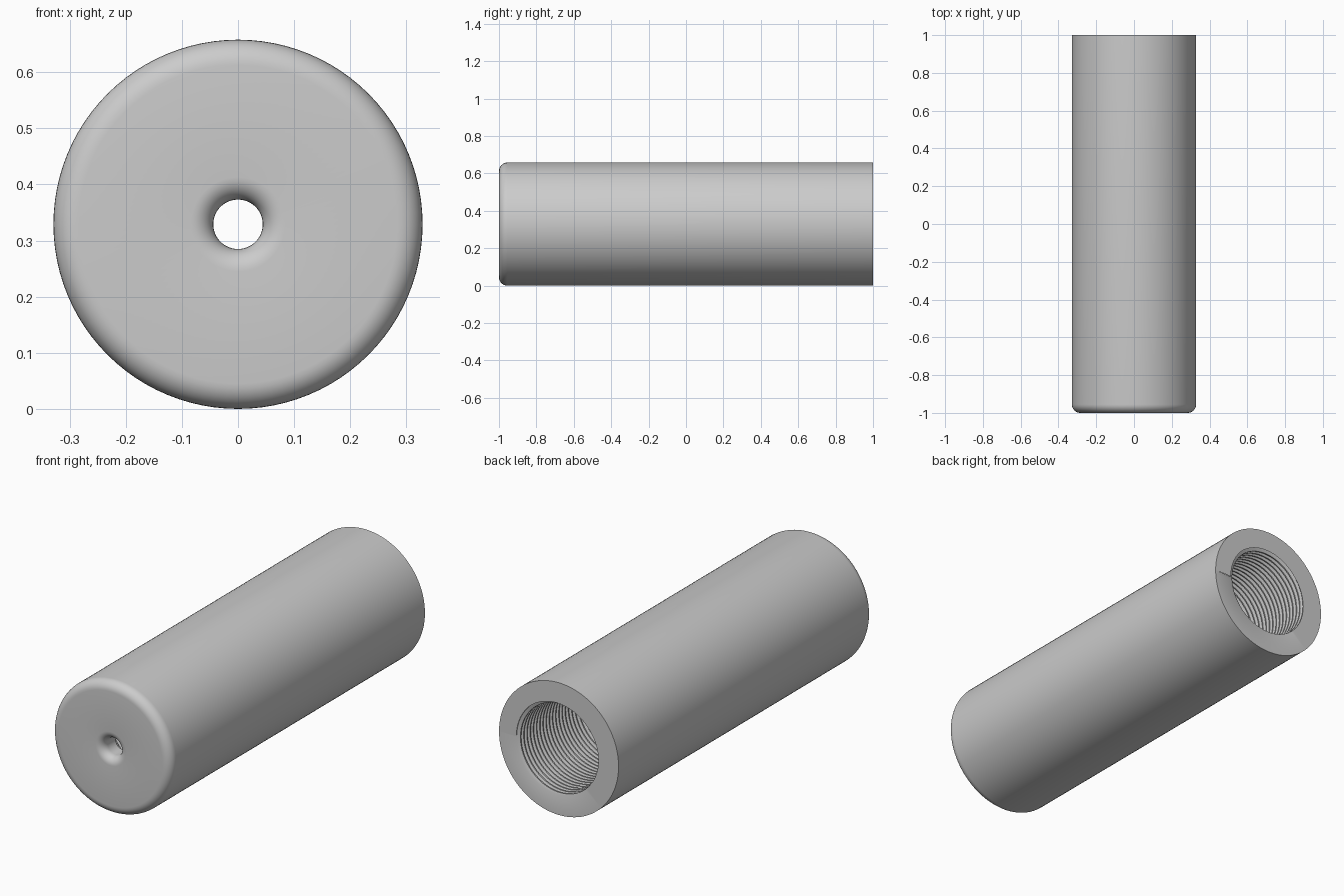
import bpy, bmesh
from math import sin, cos, pi, radians

cube = bpy.data.objects.get("Cube")
if cube:
    bpy.data.objects.remove(cube)

R, HOLE, MINOR, MAJOR = 0.329, 0.044, 0.218, 0.234
FRONT, BACK, INNER = -1.0, 1.0, -0.9
PITCH, STEPS, SEGS = 0.025, 4, 96


def fillet(cr, cy, rad, a0, a1, n=8):
    """Quarter arc in the radius / length plane."""
    angles = [radians(a0 + (a1 - a0) * i / n) for i in range(n + 1)]
    return [(cr + rad * cos(a), cy + rad * sin(a)) for a in angles]


def thread_radius(phase):
    """Flat-topped V thread: crest, flank, root, flank."""
    wave = abs((phase % 1.0) * 2 - 1)
    return MINOR + (MAJOR - MINOR) * min(1, max(0, wave * 2 - 0.5))


# Outer profile: small hole, rounded mouth, front face, rounded rim, side
lip, rim = 0.04, 0.045
outer = [(HOLE, INNER)]
outer += fillet(HOLE + lip, FRONT + lip, lip, 180, 270)
outer += fillet(R - rim, FRONT + rim, rim, 270, 360)
outer += [(R, BACK)]

# Columns swept round the axis; the bore rows follow a helix
bm = bmesh.new()
rows = int((BACK - INNER) / PITCH + 2) * STEPS
columns = []
for j in range(SEGS + 1):
    turn = j / SEGS
    points = list(outer)
    for i in range(rows + 1):
        y = BACK + PITCH * (1 - turn) - PITCH * (i + 0.5) / STEPS
        y = min(BACK, max(INNER, y))
        points.append((thread_radius((y - BACK) / PITCH + turn), y))
    points.append((HOLE, INNER))
    a = 2 * pi * turn
    columns.append([bm.verts.new((r * cos(a), y, R + r * sin(a))) for r, y in points])

for left, right in zip(columns, columns[1:]):
    for i in range(len(left) - 1):
        bm.faces.new((left[i], left[i + 1], right[i + 1], right[i]))
bmesh.ops.remove_doubles(bm, verts=bm.verts, dist=0.00005)
bmesh.ops.recalc_face_normals(bm, faces=bm.faces)

mesh = bpy.data.meshes.new("threaded_tube")
bm.to_mesh(mesh)
bm.free()
tube = bpy.data.objects.new("threaded_tube", mesh)
bpy.context.collection.objects.link(tube)

# Plain grey metal
grey = bpy.data.materials.new("light_grey")
grey.use_nodes = True
grey.diffuse_color = (0.6, 0.6, 0.6, 1)
grey.node_tree.nodes["Principled BSDF"].inputs["Base Color"].default_value = (0.6, 0.6, 0.6, 1)
mesh.materials.append(grey)

bpy.ops.object.select_all(action='DESELECT')
tube.select_set(True)
bpy.context.view_layer.objects.active = tube
bpy.ops.object.shade_smooth_by_angle(angle=radians(30))
